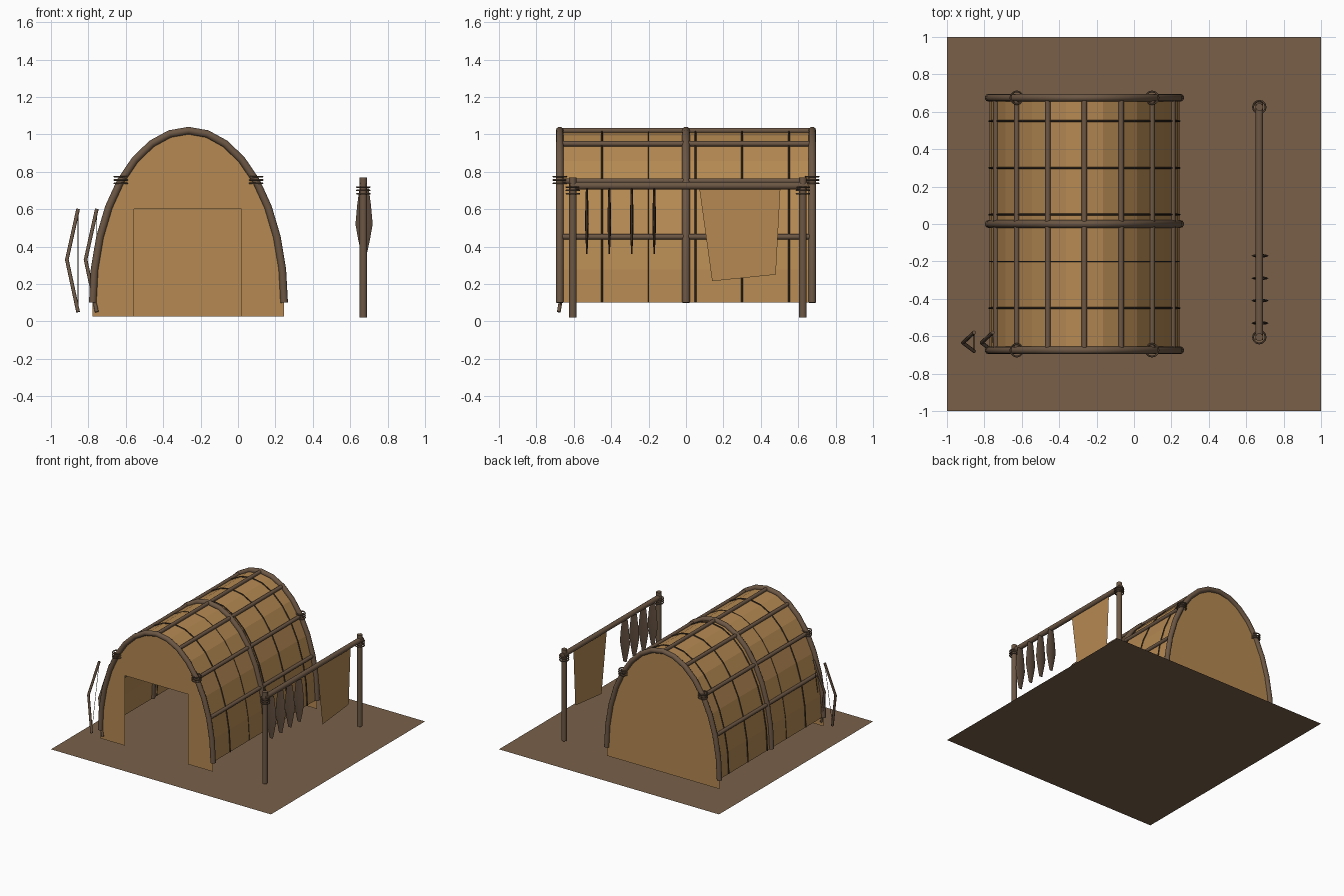
import bpy, bmesh, math
from mathutils import Vector

if "Cube" in bpy.data.objects:
    bpy.data.objects.remove(bpy.data.objects["Cube"], do_unlink=True)


def material(name, rgb):
    m = bpy.data.materials.new(name)
    m.use_nodes = True
    m.diffuse_color = (*rgb, 1)
    m.node_tree.nodes["Principled BSDF"].inputs["Base Color"].default_value = (*rgb, 1)
    return m


HIDE = material("tan hide", (0.46, 0.25, 0.085))
WOOD = material("brown wood", (0.15, 0.095, 0.058))
EARTH = material("brown earth", (0.19, 0.118, 0.066))
DARK = material("dark cord", (0.06, 0.038, 0.022))
MEAT = material("dried fish", (0.11, 0.07, 0.045))

CX, BASE = -0.265, 0.10        # arch centre and springing height
END = 0.675                    # end rib distance


def arch(angle, y, half=0.512, rise=0.92):
    return Vector((CX + half * math.cos(angle), y, BASE + rise * math.sin(angle)))


def arch_points(y, half=0.512, rise=0.92, n=16):
    return [arch(math.pi * i / n, y, half, rise) for i in range(n + 1)]


def finish(name, bm, mat):
    me = bpy.data.meshes.new(name)
    bm.to_mesh(me)
    bm.free()
    me.materials.append(mat)
    ob = bpy.data.objects.new(name, me)
    bpy.context.collection.objects.link(ob)
    return ob


def smooth(ob):
    bpy.ops.object.select_all(action='DESELECT')
    ob.select_set(True)
    bpy.context.view_layer.objects.active = ob
    bpy.ops.object.shade_smooth_by_angle(angle=math.radians(50))


def tube(name, points, radius, mat, closed=False, res=3):
    """Round pole or cord swept along a path."""
    cu = bpy.data.curves.new(name, 'CURVE')
    cu.dimensions = '3D'
    cu.bevel_depth, cu.bevel_resolution = radius, res
    cu.use_fill_caps = True
    sp = cu.splines.new('POLY')
    sp.points.add(len(points) - 1)
    for p, co in zip(sp.points, points):
        p.co = (*co, 1)
    sp.use_cyclic_u = closed
    cu.materials.append(mat)
    ob = bpy.data.objects.new(name, cu)
    bpy.context.collection.objects.link(ob)
    bpy.ops.object.select_all(action='DESELECT')
    ob.select_set(True)
    bpy.context.view_layer.objects.active = ob
    bpy.ops.object.convert(target='MESH')
    smooth(bpy.context.object)


def sheet(name, points, mat):
    bm = bmesh.new()
    bm.faces.new([bm.verts.new(p) for p in points])
    return finish(name, bm, mat)


def lashing(name, x, y, z):
    """Three stacked cord loops."""
    for k in (-1, 0, 1):
        loop = [(x + 0.034 * math.cos(math.tau * i / 12),
                 y + 0.034 * math.sin(math.tau * i / 12), z + 0.018 * k) for i in range(12)]
        tube(name, loop, 0.005, WOOD, closed=True, res=1)


# Ground
sheet("ground", [(-1, -1, 0), (1, -1, 0), (1, 1, 0), (-1, 1, 0)], EARTH)

# Hide cover over the arch
bm = bmesh.new()
rows = [[bm.verts.new(p) for p in arch_points(y, 0.507, 0.912)] for y in (-END, END)]
for i in range(16):
    bm.faces.new((rows[0][i], rows[1][i], rows[1][i + 1], rows[0][i + 1]))
bmesh.ops.recalc_face_normals(bm, faces=bm.faces)
finish("hide_cover", bm, HIDE)

# End walls, the front one wrapped round a doorway
FOOT, RIGHT, LEFT = 0.025, CX - 0.512, CX + 0.512
outline = arch_points(END)
sheet("back_wall", [(LEFT, END, FOOT)] + outline + [(RIGHT, END, FOOT)], HIDE)
front = arch_points(-END)
door = [(-0.555, -END, FOOT), (-0.555, -END, 0.6), (0.02, -END, 0.6), (0.02, -END, FOOT)]
wall = sheet("front_wall", ([(LEFT, -END, FOOT)] + front + [(RIGHT, -END, FOOT)] + door)[::-1], HIDE)
bm = bmesh.new()
bm.from_mesh(wall.data)
bmesh.ops.triangulate(bm, faces=bm.faces)
bm.to_mesh(wall.data)
bm.free()

# Arched ribs
for name, y in (("front_rib", -END), ("middle_rib", 0), ("back_rib", END)):
    tube(name, arch_points(y), 0.021, WOOD)

# Long poles along the cover
for k in range(1, 8):
    a = math.pi * k / 8
    tube("long_pole", [arch(a, -0.66), arch(a, 0.66)], 0.015, WOOD)

# Seams between the hides
for k in range(5):
    tube("hide_seam", arch_points(-0.45 + 0.25 * k, 0.509, 0.915),
         0.002 if k == 1 else 0.005, DARK, res=1)

# Lashings at the shoulders of the end ribs
for a in (math.pi / 4, 3 * math.pi / 4):
    for y in (-END, END):
        p = arch(a, y)
        lashing("rib_lashing", p.x, y, p.z + 0.005)

# Drying rack
RX = 0.67
for name, y in (("front_rack_post", -0.605), ("back_rack_post", 0.625)):
    tube(name, [(RX, y, 0.02), (RX, y, 0.77)], 0.021, WOOD)
    lashing("rack_lashing", RX, y, 0.7)
tube("rack_rail", [(RX, -0.62, 0.725), (RX, 0.65, 0.725)], 0.021, WOOD)

# Drying fish, a flattened spindle built from rings
profile = [(0.71, 0.025), (0.62, 0.037), (0.52, 0.046), (0.44, 0.032), (0.36, 0.015)]
for k in range(4):
    y = -0.53 + 0.12 * k
    bm = bmesh.new()
    rings = [[bm.verts.new((RX + 0.004 + r * math.cos(math.tau * i / 8),
                            y + 0.22 * r * math.sin(math.tau * i / 8), z)) for i in range(8)]
             for z, r in profile]
    for a, b in zip(rings, rings[1:]):
        for i in range(8):
            j = (i + 1) % 8
            bm.faces.new((a[i], a[j], b[j], b[i]))
    bm.faces.new(rings[0])
    bm.faces.new(rings[-1])
    bmesh.ops.recalc_face_normals(bm, faces=bm.faces)
    smooth(finish("drying_fish", bm, MEAT))

# Hide hung on the rack
sheet("hanging_hide", [(RX, 0.07, 0.72), (RX, 0.14, 0.215),
                       (RX, 0.48, 0.25), (RX, 0.505, 0.72)], HIDE)

# Two bows leaning by the entrance
for x in (-0.855, -0.755):
    top, bottom = (x, -0.58, 0.6), (x, -0.68, 0.05)
    tube("bow", [top, (x - 0.06, -0.635, 0.33), bottom], 0.01, WOOD)
    tube("bow_string", [top, bottom], 0.002, DARK, res=0)
